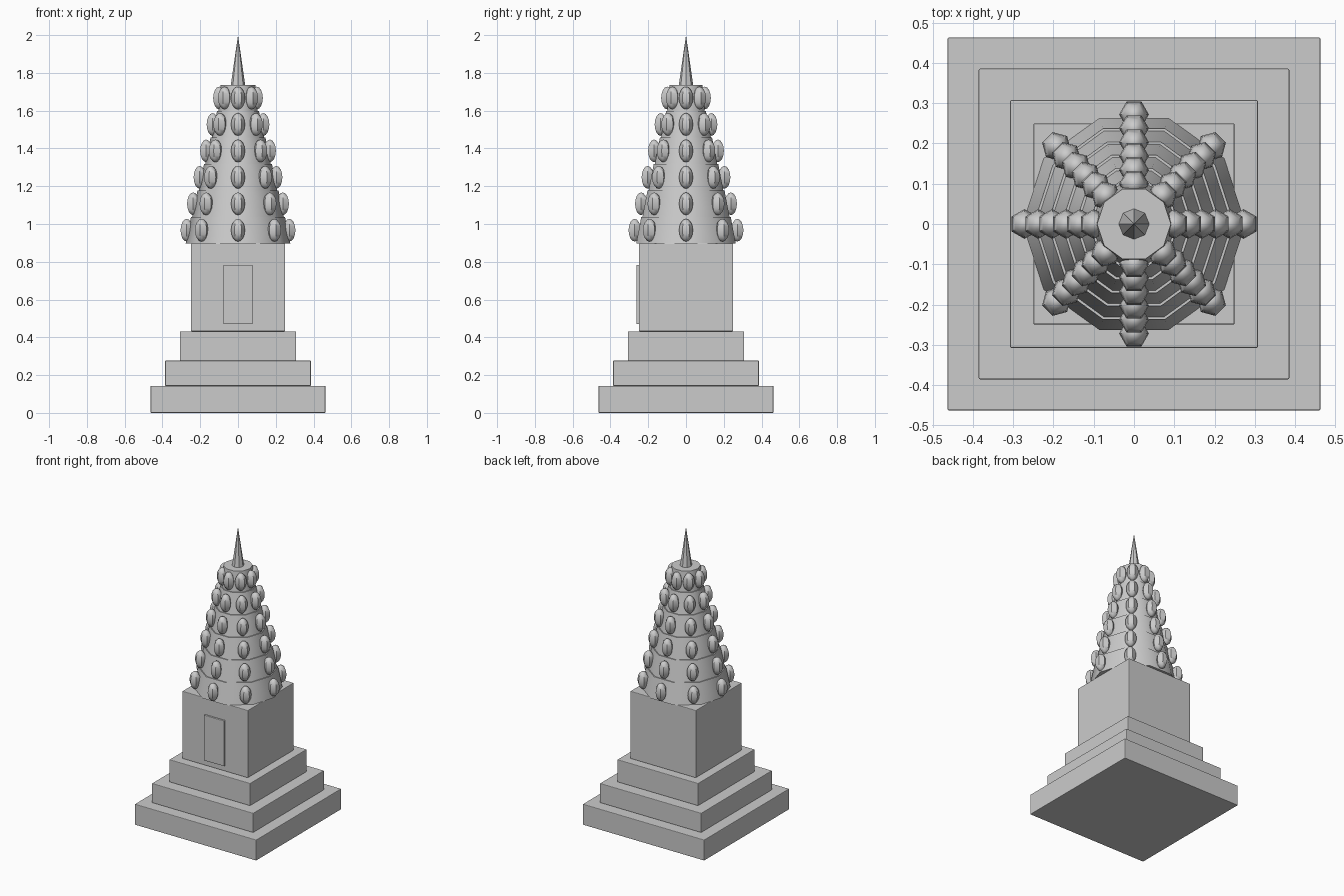
import bpy, math
from math import cos, sin, pi

cube = bpy.data.objects.get("Cube")
if cube:
    bpy.data.objects.remove(cube)

stone = bpy.data.materials.new("pale_stone")
stone.use_nodes = True
stone.diffuse_color = (0.6, 0.6, 0.6, 1)
stone.node_tree.nodes["Principled BSDF"].inputs["Base Color"].default_value = (0.6, 0.6, 0.6, 1)


def finish(name, smooth=None):
    ob = bpy.context.object
    ob.name = name
    ob.data.materials.append(stone)
    if smooth:
        bpy.ops.object.shade_smooth_by_angle(angle=math.radians(smooth))
    return ob


def box(name, half_x, half_y, z0, z1, y=0, bevel=0.004):
    bpy.ops.mesh.primitive_cube_add(size=1, location=(0, y, (z0 + z1) / 2))
    bpy.context.object.scale = (2 * half_x, 2 * half_y, z1 - z0)
    bpy.ops.object.transform_apply(location=False, rotation=False)
    ob = finish(name)
    mod = ob.modifiers.new("soft_edges", "BEVEL")
    mod.width = bevel
    mod.segments = 2


# Stepped plinth, shrine block and front door slab
box("plinth_bottom", 0.463, 0.463, 0, 0.143)
box("plinth_middle", 0.386, 0.386, 0.143, 0.277)
box("plinth_top", 0.308, 0.308, 0.277, 0.432)
box("shrine", 0.25, 0.25, 0.432, 0.897)
box("door", 0.077, 0.012, 0.47, 0.783, y=-0.25, bevel=0.003)

# Tapering tower tiers, each ringed by eight upright buds
TIERS, RISE, BASE = 6, 0.14, 0.897
for i in range(TIERS):
    low = 0.277 - 0.0345 * i
    z = BASE + RISE * i
    bpy.ops.mesh.primitive_cone_add(vertices=10, radius1=low, radius2=low - 0.028 + 0.015 * (i == TIERS - 1),
                                    depth=RISE, location=(0, 0, z + RISE / 2),
                                    rotation=(0, 0, pi / 2))
    finish(f"tower_tier_{i + 1}", 40)
    for k in range(8):
        a = k * pi / 4
        r = 0.272 - 0.0345 * i
        bpy.ops.mesh.primitive_uv_sphere_add(segments=6, ring_count=8, radius=1,
                                             location=(r * cos(a), r * sin(a), z + RISE / 2),
                                             rotation=(0, 0, a))
        bpy.context.object.scale = (0.037, 0.037, 0.06)
        finish(f"bud_{i + 1}_{k + 1}", 40)

# Pointed finial
top = BASE + RISE * TIERS
bpy.ops.mesh.primitive_cone_add(vertices=8, radius1=0.038, radius2=0, depth=2 - top,
                                location=(0, 0, (2 + top) / 2))
finish("finial")
